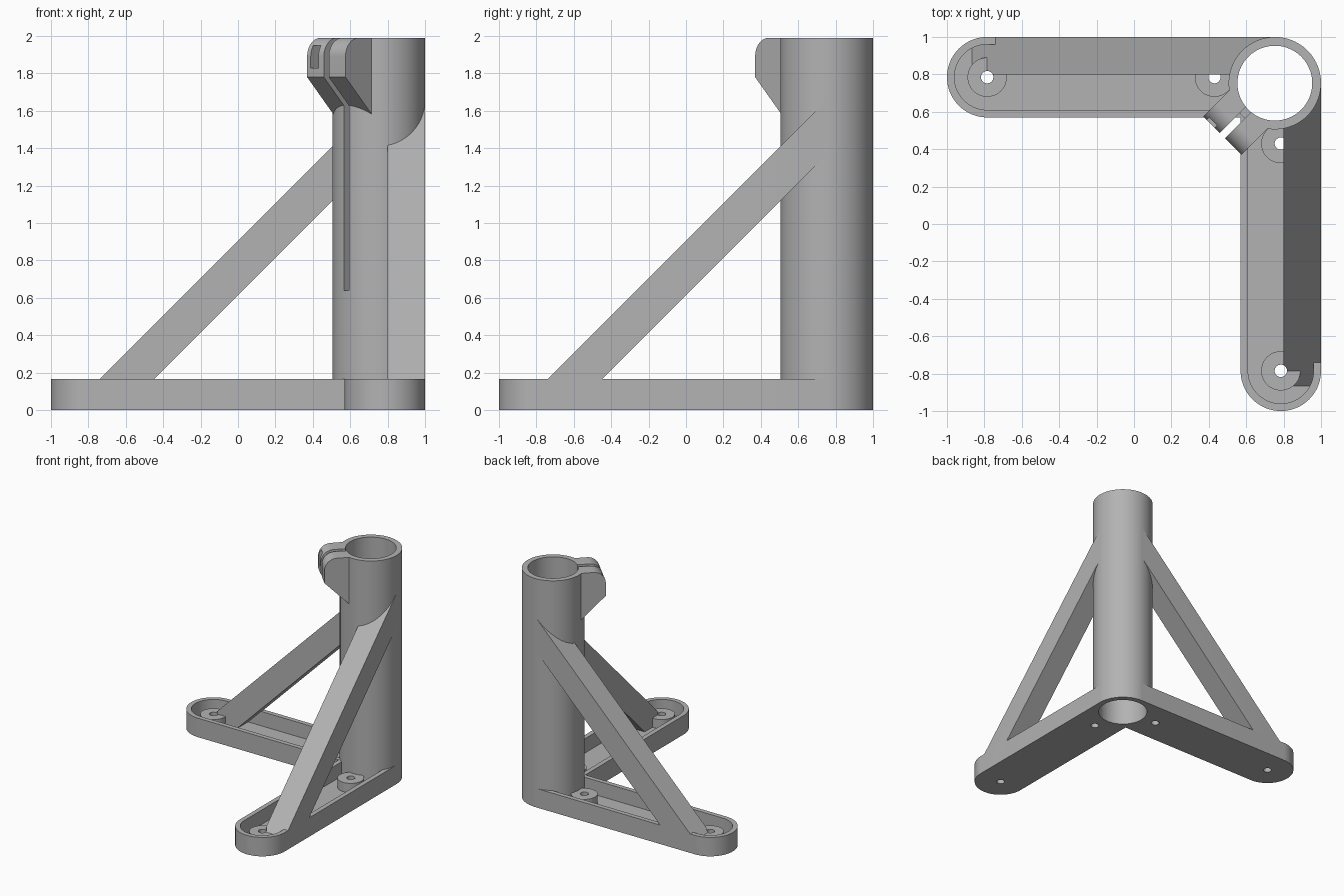
import bpy, bmesh, math
from mathutils import Matrix

if "Cube" in bpy.data.objects:
    bpy.data.objects.remove(bpy.data.objects["Cube"])

grey = bpy.data.materials.new("plain grey")
grey.use_nodes = True
grey.diffuse_color = (0.45, 0.45, 0.45, 1)
grey.node_tree.nodes["Principled BSDF"].inputs["Base Color"].default_value = grey.diffuse_color

C = 0.753            # tube axis, x and y
R, BORE = 0.247, 0.2
END = 0.785          # arm centre line and tip centre offset
ARM_R = 0.215
RIM = 0.165
TOP = 1.99

UPRIGHT = Matrix(((1, 0, 0, 0), (0, 0, 1, 0), (0, 1, 0, 0), (0, 0, 0, 1)))
SWAP_XY = Matrix(((0, 1, 0, 0), (1, 0, 0, 0), (0, 0, 1, 0), (0, 0, 0, 1)))
# clamp frame: x points out of the tube along the front diagonal, y across the ears
CLAMP = Matrix.Translation((C, C, 0)) @ Matrix.Rotation(math.radians(225), 4, 'Z')


def prism(name, pts, lo, hi, matrix=Matrix()):
    """Extrude a 2D outline from lo to hi, then place it."""
    bm = bmesh.new()
    face = bm.faces.new([bm.verts.new((u, v, lo)) for u, v in pts])
    ext = bmesh.ops.extrude_face_region(bm, geom=[face])
    bmesh.ops.translate(bm, vec=(0, 0, hi - lo),
                        verts=[e for e in ext["geom"] if isinstance(e, bmesh.types.BMVert)])
    bm.transform(matrix)
    bmesh.ops.recalc_face_normals(bm, faces=bm.faces)
    mesh = bpy.data.meshes.new(name)
    bm.to_mesh(mesh)
    bm.free()
    mesh.materials.append(grey)
    obj = bpy.data.objects.new(name, mesh)
    bpy.context.collection.objects.link(obj)
    return obj


def arc(cx, cy, r, a0, a1, n):
    angles = [math.radians(a0 + (a1 - a0) * i / n) for i in range(n + 1)]
    return [(cx + r * math.cos(a), cy + r * math.sin(a)) for a in angles]


def cylinder(name, cx, cy, r, lo, hi, matrix=Matrix(), n=48):
    return prism(name, arc(cx, cy, r, 0, 360, n)[:-1], lo, hi, matrix)


def box(name, x0, x1, y0, y1, lo, hi, matrix=Matrix()):
    return prism(name, [(x0, y0), (x1, y0), (x1, y1), (x0, y1)], lo, hi, matrix)


def combine(obj, other, operation='DIFFERENCE'):
    """Apply a boolean and remove the helper."""
    mod = obj.modifiers.new("cut", 'BOOLEAN')
    mod.operation, mod.object, mod.solver = operation, other, 'EXACT'
    bpy.context.view_layer.objects.active = obj
    bpy.ops.object.modifier_apply(modifier=mod.name)
    bpy.data.objects.remove(other)


def cut_bore(obj):
    combine(obj, cylinder("bore_cutter", C, C, BORE, -0.1, 2.2, n=96))


def arm_outline(r):
    return [(C, END - r), (C, END + r)] + arc(-END, END, r, 90, 270, 40)


def mirrored(obj, name):
    """Copy a part across the diagonal to the other arm."""
    copy = obj.copy()
    copy.data = obj.data.copy()
    copy.name = name
    copy.data.transform(SWAP_XY)
    copy.data.flip_normals()
    bpy.context.collection.objects.link(copy)
    return copy


# foot arm: tray with two screw bosses
foot = prism("side_foot", arm_outline(ARM_R), 0, RIM)
combine(foot, prism("tray_cutter", arm_outline(ARM_R - 0.04), 0.04, 0.3))
for x in (-END, 0.43):
    combine(foot, cylinder("boss", x, END, 0.105, 0.02, 0.12), 'UNION')
for x in (-END, 0.43):
    combine(foot, cylinder("screw_cutter", x, END, 0.033, -0.1, 0.3, n=32))
cut_bore(foot)

# diagonal brace, trimmed to the outline of the foot
low, up, floor = 0.615, 0.905, 0.02
brace = prism("side_brace", [(floor - up, floor), (floor - low, floor), (0.8, 0.8 + low), (0.8, 0.8 + up)],
              0.8, 1.1, UPRIGHT)
combine(brace, prism("trim", arm_outline(ARM_R), -0.1, 2.2), 'INTERSECT')
combine(brace, cylinder("screw_cutter", -END, END, 0.033, -0.1, 0.3, n=32))
cut_bore(brace)

front_foot = mirrored(foot, "front_foot")
front_brace = mirrored(brace, "front_brace")

# upright tube
tube = cylinder("upright_tube", C, C, R, 0, TOP, n=96)
cut_bore(tube)

# clamp ears with rounded top corner and sloping underside
bolt_d, bolt_z, ear_r, half = 0.297, TOP - 0.1, 0.1, 0.145
out = bolt_d + ear_r
profile = [(0.15, 1.533), (out, 1.78)] + arc(bolt_d, bolt_z, ear_r, 0, 90, 16) + [(0.15, TOP)]
ears = prism("clamp_ears", profile, -half, half, CLAMP @ UPRIGHT)
cut_bore(ears)
combine(ears, cylinder("bolt_cutter", bolt_d, bolt_z, 0.033, -0.3, 0.3, CLAMP @ UPRIGHT, 32))
combine(ears, cylinder("head_cutter", bolt_d, bolt_z, 0.063, half - 0.05, 0.3, CLAMP @ UPRIGHT))
combine(ears, box("nut_cutter", bolt_d - 0.065, 0.5, -0.118, -0.06, bolt_z - 0.06, bolt_z + 0.06, CLAMP))

# clamping slot through the ears and the tube wall
for part in (ears, tube):
    combine(part, box("slot_cutter", 0.1, 0.5, -0.019, 0.019, 0.64, 2.2, CLAMP))

# smooth round surfaces, crisp edges
bpy.ops.object.select_all(action='DESELECT')
for part in (foot, brace, front_foot, front_brace, tube, ears):
    part.select_set(True)
bpy.context.view_layer.objects.active = tube
bpy.ops.object.shade_smooth_by_angle(angle=math.radians(30))
